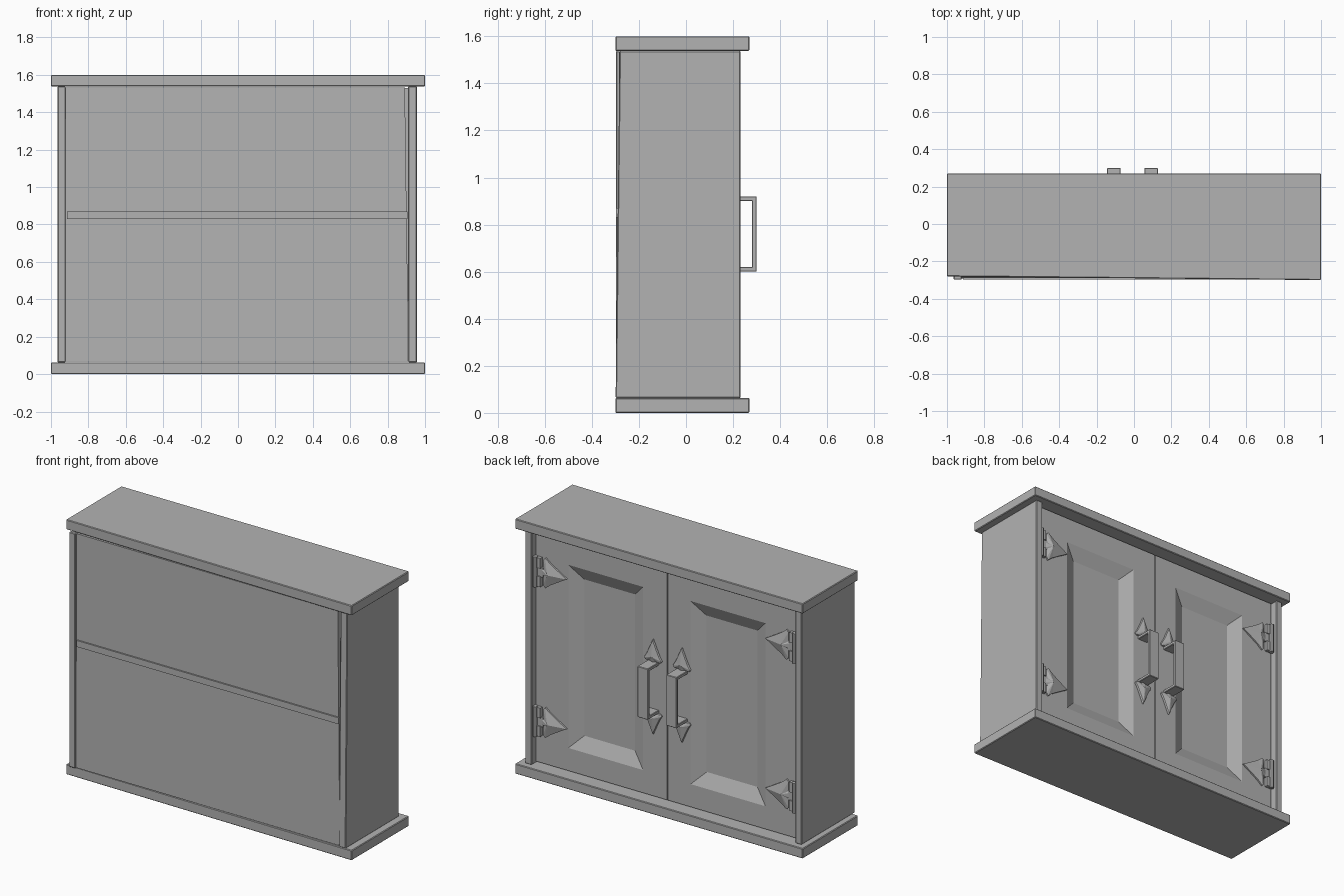
import bpy, bmesh
from mathutils import Vector

if "Cube" in bpy.data.objects:
    bpy.data.objects.remove(bpy.data.objects["Cube"], do_unlink=True)

grey = bpy.data.materials.new("plain_grey")
grey.use_nodes = True
grey.diffuse_color = (0.45, 0.45, 0.45, 1)
grey.node_tree.nodes["Principled BSDF"].inputs["Base Color"].default_value = (0.45, 0.45, 0.45, 1)

FACE = 0.19          # front surface of the doors
MIDDLE = -0.005      # line where the doors meet


def finish(name, bm, bevel=0.0):
    bmesh.ops.recalc_face_normals(bm, faces=bm.faces)
    mesh = bpy.data.meshes.new(name)
    bm.to_mesh(mesh)
    bm.free()
    mesh.materials.append(grey)
    obj = bpy.data.objects.new(name, mesh)
    bpy.context.collection.objects.link(obj)
    if bevel:
        mod = obj.modifiers.new("edge", 'BEVEL')
        mod.width = bevel
        mod.segments = 1
    return obj


def add_box(bm, xs, ys, zs):
    verts = bmesh.ops.create_cube(bm, size=1)["verts"]
    for v in verts:
        v.co = [r[0] if c < 0 else r[1] for c, r in zip(v.co, (xs, ys, zs))]
    return verts


def box(name, xs, ys, zs, bevel=0.004, shape=None):
    bm = bmesh.new()
    for v in add_box(bm, xs, ys, zs):
        if shape:
            shape(v.co)
    return finish(name, bm, bevel)


# Slabs, with a slightly skewed rear edge
def skew(co):
    if co.y < 0:
        co.y -= 0.01 * co.x


box("bottom_slab", (-1, 1), (-0.29, 0.27), (0, 0.063), shape=skew)
box("top_slab", (-1, 1), (-0.29, 0.27), (1.538, 1.6), shape=skew)


# Sides, the right hand one leaning back a little at the top
def lean(co):
    if co.y < 0 and co.z > 1:
        co.y += 0.017


box("left_side", (0.91, 0.957), (-0.299, 0.232), (0.063, 1.538), shape=lean)
box("right_side", (-0.965, -0.922), (-0.298, 0.232), (0.063, 1.538))


# Rear panel, slightly crooked, and the shelf edge showing through it
def crooked(co):
    if co.z > 1:
        co.y += 0.008
        if co.x > 0:
            co.x -= 0.02


box("rear_panel", (-0.925, 0.912), (-0.292, -0.26), (0.067, 1.533), 0, crooked)
box("shelf", (-0.915, 0.905), (-0.297, 0.12), (0.83, 0.87), 0)


# Doors with a sloped, sunken panel
def door(name, side):
    bm = bmesh.new()
    inner, outer = MIDDLE + side * 0.003, side * 0.915
    add_box(bm, sorted((inner, outer)), (FACE - 0.055, FACE), (0.072, 1.53))
    bm.normal_update()
    front = max(bm.faces, key=lambda f: f.calc_center_median().y)
    for inset, depth in ((0, 0), (0.084, 0.04)):
        bmesh.ops.inset_region(bm, faces=[front], thickness=0.05)
        mid = front.calc_center_median()
        for v in front.verts:
            x = 0.425 + (0.26 - inset) * (1 if (v.co.x - mid.x) * side > 0 else -1)
            z = 0.79 + (0.575 - inset) * (1 if v.co.z > mid.z else -1)
            v.co = (side * x, FACE - depth, z)
    finish(name, bm)


# Faceted spade: base at origin, pointing along a direction in the door plane
SPADE = [(0, 0.2), (0.1, 0.25), (0.1, 0.85), (0.18, 1), (0.36, 0.72),
         (0.62, 0.42), (1, 0)]


def add_spade(bm, origin, along, length, half, rim=0.01, peak=0.03):
    along = Vector(along)
    across = along.cross(Vector((0, 1, 0)))
    outline = SPADE + [(a, -b) for a, b in reversed(SPADE[:-1])]

    def point(a, b, h):
        p = Vector(origin) + along * a * length + across * b * half
        return bm.verts.new((p.x, FACE + h, p.z))

    low = [point(a, b, -0.004) for a, b in outline]
    high = [point(a, b, rim) for a, b in outline]
    apex = point(0.32, 0, peak)
    for i in range(len(low)):
        j = (i + 1) % len(low)
        bm.faces.new((low[i], low[j], high[j], high[i]))
        bm.faces.new((high[i], high[j], apex))
    bm.faces.new(low)


# Hinge: knuckled strip, round pin and spade leaf
def hinge(name, side, z):
    bm = bmesh.new()
    for dz in (-0.058, 0.058):
        add_box(bm, sorted((side * 0.865, side * 0.915)), (FACE - 0.005, FACE + 0.022),
                (z + dz - 0.032, z + dz + 0.032))
    add_box(bm, sorted((side * 0.85, side * 0.9)), (FACE - 0.005, FACE + 0.014),
            (z - 0.03, z + 0.03))
    pin = bmesh.ops.create_cone(bm, cap_ends=True, segments=8, radius1=0.015,
                                radius2=0.015, depth=0.19)["verts"]
    bmesh.ops.translate(bm, verts=pin, vec=(side * 0.9, FACE + 0.02, z))
    add_spade(bm, (side * 0.87, FACE, z), (-side, 0, 0), 0.18, 0.095)
    finish(name, bm)


# Handle: squared grip with a spade above and below
def handle(name, x):
    bm = bmesh.new()
    w = 0.036
    add_box(bm, (x - w, x + w), (0.28, 0.3), (0.6, 0.92))
    for z0, z1, tip in ((0.6, 0.62, -1), (0.9, 0.92, 1)):
        add_box(bm, (x - w, x + w), (FACE - 0.004, 0.29), (z0, z1))
        base = 0.76 + tip * 0.145
        add_spade(bm, (x, FACE, base), (0, 0, tip), 0.155, 0.062, peak=0.025)
    finish(name, bm, 0.003)


for label, side in (("left", 1), ("right", -1)):
    door(label + "_door", side)
    handle(label + "_handle", MIDDLE - 0.003 + side * 0.1)
    for level, z in (("upper", 1.275), ("lower", 0.335)):
        hinge(f"{label}_{level}_hinge", side, z)
